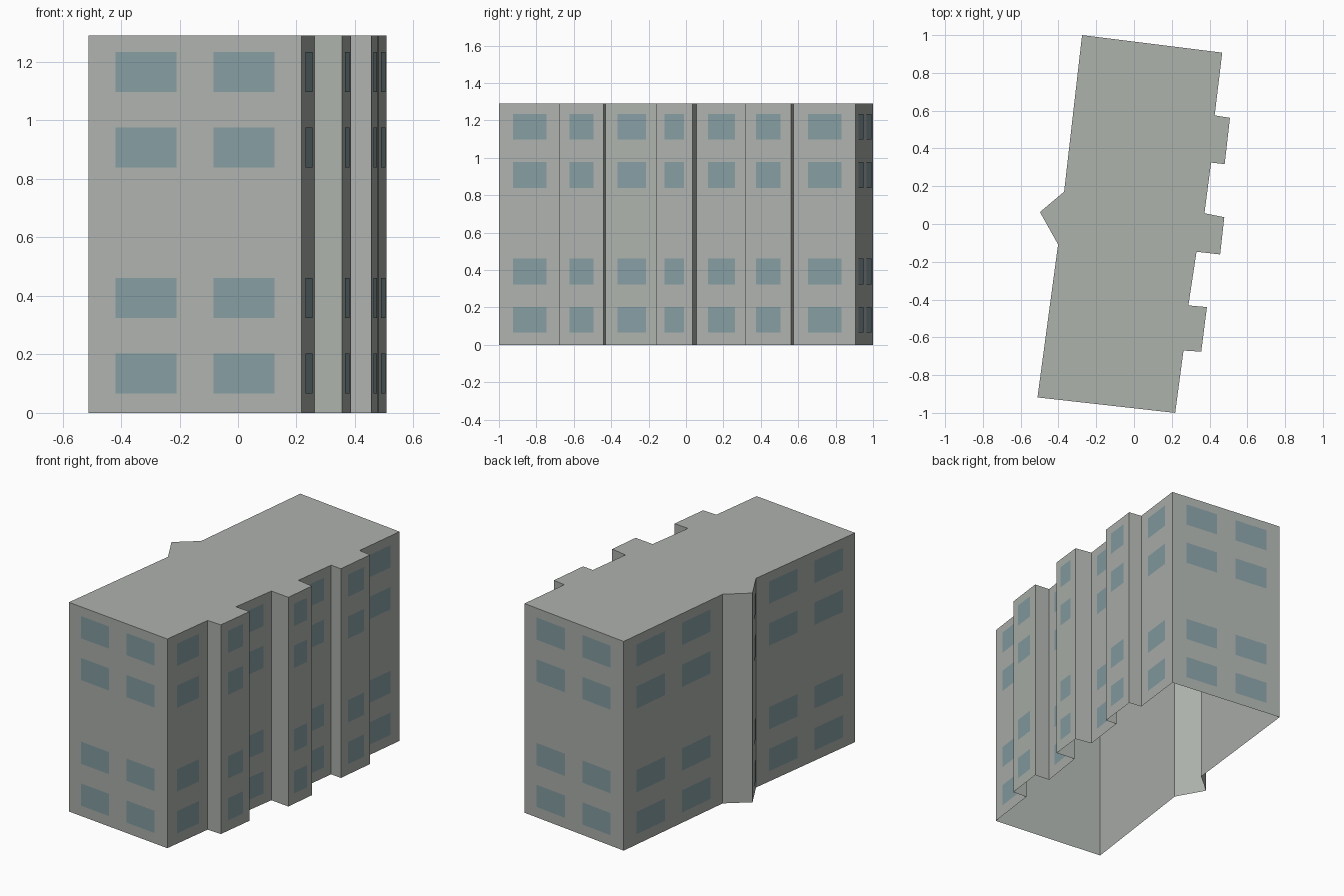
import bpy
from mathutils import Vector

if "Cube" in bpy.data.objects:
    bpy.data.objects.remove(bpy.data.objects["Cube"], do_unlink=True)

HEIGHT = 1.29
STOREY = HEIGHT / 5
GAP = 0.003  # how far the panes stand off the wall

# Footprint, clockwise seen from above
FOOTPRINT = [
    (-0.275, 1.0), (0.467, 0.907),                                    # back
    (0.427, 0.575), (0.508, 0.562), (0.48, 0.317), (0.408, 0.325),    # rear bay
    (0.373, 0.057), (0.478, 0.036), (0.456, -0.161), (0.331, -0.147), # middle bay
    (0.288, -0.431), (0.386, -0.44), (0.356, -0.676), (0.262, -0.67), # front bay
    (0.218, -1.0), (-0.511, -0.918),                                  # front
    (-0.402, -0.108), (-0.498, 0.063), (-0.37, 0.171),                # left point
]


def make_material(name, colour):
    mat = bpy.data.materials.new(name)
    mat.use_nodes = True
    mat.diffuse_color = (*colour, 1)
    mat.node_tree.nodes["Principled BSDF"].inputs["Base Color"].default_value = (*colour, 1)
    return mat


def make_object(name, verts, faces, mat):
    mesh = bpy.data.meshes.new(name)
    mesh.from_pydata(verts, [], faces)
    mesh.materials.append(mat)
    obj = bpy.data.objects.new(name, mesh)
    bpy.context.collection.objects.link(obj)
    return obj


wall_grey = make_material("wall grey", (0.42, 0.445, 0.415))
window_blue = make_material("window blue", (0.235, 0.342, 0.368))

# Walls and flat roof, open underneath
n = len(FOOTPRINT)
shell = [(x, y, z) for z in (0, HEIGHT) for x, y in FOOTPRINT]
sides = [(i, i + n, (i + 1) % n + n, (i + 1) % n) for i in range(n)]
roof = tuple(reversed(range(n, 2 * n)))
make_object("building_shell", shell, sides + [roof], wall_grey)

# Window panes: two across long walls, one across short ones, none on bay returns
panes, pane_faces = [], []
for i, corner in enumerate(FOOTPRINT):
    start = Vector((*corner, 0))
    along = Vector((*FOOTPRINT[(i + 1) % n], 0)) - start
    if along.length < 0.18:
        continue
    out = Vector((-along.y, along.x, 0)).normalized() * GAP
    spans = [(0.127, 0.413), (0.587, 0.873)] if along.length > 0.5 else [(0.23, 0.77)]
    for floor in (0, 1, 3, 4):
        low, high = (STOREY * (floor + f) for f in (0.255, 0.785))
        for a, b in spans:
            k = len(panes)
            for t, z in ((a, low), (a, high), (b, high), (b, low)):
                panes.append(start + along * t + out + Vector((0, 0, z)))
            pane_faces.append((k, k + 1, k + 2, k + 3))
make_object("window_panes", panes, pane_faces, window_blue)
